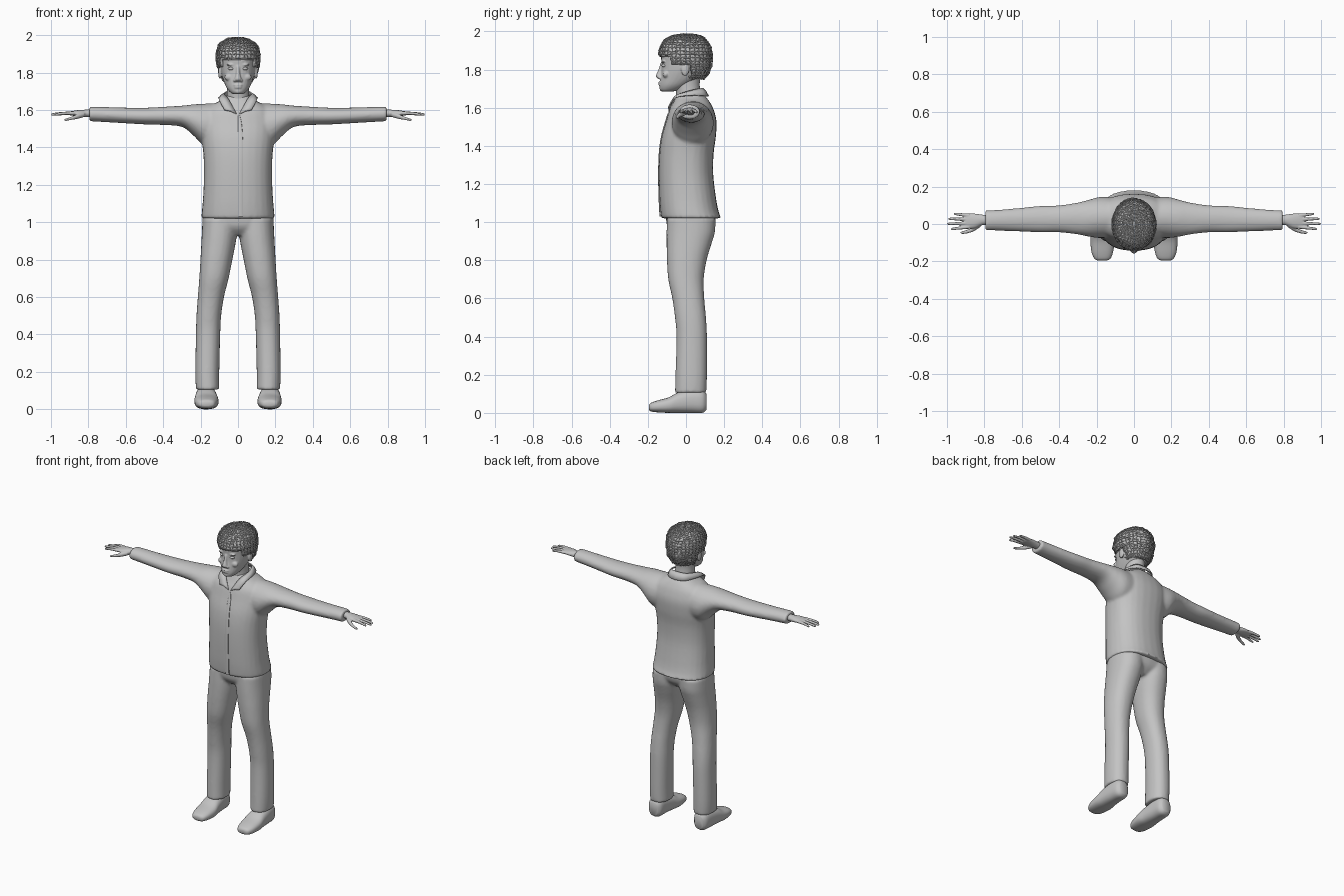
import bpy
import bmesh
import math
import random
from mathutils import Vector

random.seed(4)
cube = bpy.data.objects.get("Cube")
if cube:
    bpy.data.objects.remove(cube, do_unlink=True)

grey = bpy.data.materials.new("plain grey")
grey.use_nodes = True
tone = (0.55, 0.55, 0.55, 1)
grey.diffuse_color = tone
grey.node_tree.nodes["Principled BSDF"].inputs["Base Color"].default_value = tone


def spline(rows, steps):
    """Smoothly resample a list of equal-length rows."""
    out = []
    last = len(rows) - 1
    for i in range(last):
        p0, p1, p2, p3 = (rows[max(i - 1, 0)], rows[i], rows[i + 1], rows[min(i + 2, last)])
        for k in range(steps):
            t = k / steps
            out.append([b + t * ((c - a) / 2 + t * (a - 2.5 * b + 2 * c - d / 2
                        + t * (1.5 * (b - c) + (d - a) / 2)))
                        for a, b, c, d in zip(p0, p1, p2, p3)])
    return out + [list(rows[-1])]


def loft(bm, rings, axis="z", n=28, steps=4, power=1.0, both=False):
    """Rings are (position, low, high, low, high); four values mean symmetric in x."""
    rings = [(r[0], -r[1], *r[1:]) if len(r) == 4 else r for r in rings]
    for side in ((1, -1) if both else (1,)):
        loops = []
        for t, a0, a1, b0, b1 in spline(rings, steps):
            loop = []
            for k in range(n):
                ang = math.tau * k / n
                c, s = math.cos(ang), math.sin(ang)
                a = (a0 + a1) / 2 + (a1 - a0) / 2 * math.copysign(abs(c) ** power, c)
                b = (b0 + b1) / 2 + (b1 - b0) / 2 * math.copysign(abs(s) ** power, s)
                x, y, z = {"x": (t, a, b), "y": (a, t, b), "z": (a, b, t)}[axis]
                loop.append(bm.verts.new((side * x, y, z)))
            loops.append(loop)
        for p, q in zip(loops, loops[1:]):
            for k in range(n):
                m = (k + 1) % n
                bm.faces.new((p[k], p[m], q[m], q[k]))
        bm.faces.new(loops[0])
        bm.faces.new(loops[-1])


def blob(bm, centre, size, both=True):
    """Ellipsoid, optionally on both sides."""
    for side in ((1, -1) if both else (1,)):
        made = bmesh.ops.create_uvsphere(bm, u_segments=16, v_segments=10, radius=1)
        for v in made["verts"]:
            v.co = Vector((side * centre[0], centre[1], centre[2])) + v.co * Vector(size)


def finish(name, bm, voxel=0):
    """Turn a bmesh into a smooth object; voxel fuses overlapping volumes."""
    bmesh.ops.recalc_face_normals(bm, faces=bm.faces)
    for f in bm.faces:
        f.smooth = True
    mesh = bpy.data.meshes.new(name)
    bm.to_mesh(mesh)
    bm.free()
    mesh.set_sharp_from_angle(angle=math.radians(50))
    mesh.materials.append(grey)
    obj = bpy.data.objects.new(name, mesh)
    bpy.context.collection.objects.link(obj)
    if voxel:
        fuse = obj.modifiers.new("fuse", "REMESH")
        fuse.mode = "VOXEL"
        fuse.voxel_size = voxel
        fuse.use_smooth_shade = True
        relax = obj.modifiers.new("relax", "SMOOTH")
        relax.factor = 0.5
        relax.iterations = 5
    return obj


# Shirt: body and sleeves fused together
bm = bmesh.new()
loft(bm, [(1.02, .197, -.13, .185), (1.06, .193, -.135, .17), (1.13, .187, -.14, .157),
          (1.25, .182, -.143, .143), (1.36, .185, -.14, .145), (1.45, .195, -.128, .157),
          (1.53, .2, -.105, .16), (1.59, .185, -.087, .145), (1.625, .145, -.068, .128),
          (1.65, .095, -.056, .11), (1.675, .068, -.045, .085)], power=.85)
loft(bm, [(.1, -.07, .14, 1.4, 1.637), (.18, -.075, .145, 1.41, 1.634),
          (.24, -.068, .13, 1.465, 1.63), (.3, -.056, .115, 1.51, 1.623),
          (.4, -.045, .1, 1.52, 1.617), (.5, -.045, .097, 1.523, 1.612),
          (.62, -.04, .085, 1.53, 1.613), (.74, -.035, .075, 1.537, 1.617),
          (.795, -.035, .073, 1.54, 1.617)], axis="x", both=True)
finish("shirt", bm, .009)

# Front placket strip
bm = bmesh.new()
loft(bm, [(1.03, 0, .028, -.139, -.125), (1.13, 0, .028, -.144, -.13),
          (1.25, 0, .028, -.146, -.13), (1.36, 0, .028, -.143, -.13),
          (1.45, 0, .026, -.131, -.12), (1.53, 0, .02, -.109, -.09),
          (1.57, 0, .01, -.097, -.08)], n=12, power=.5)
finish("placket", bm)

# Folded collar, open at the front
fold = [(.006, -.088, 1.575), (.05, -.056, 1.655), (.073, .01, 1.685), (.05, .075, 1.7), (0, .086, 1.702)]
edge = [(.072, -.092, 1.6), (.1, -.058, 1.652), (.1, .025, 1.665), (.062, .1, 1.662), (0, .118, 1.66)]
bm = bmesh.new()
for side in (1, -1):
    rows = []
    for top, low in zip(spline(fold, 4), spline(edge, 4)):
        t, b = Vector(top), Vector(low)
        mid = (t + b) / 2 + Vector((0, 0, .006))
        rows.append([bm.verts.new((side * p.x, p.y, p.z)) for p in (t, mid, b)])
    for p, q in zip(rows, rows[1:]):
        for k in range(2):
            bm.faces.new((p[k], p[k + 1], q[k + 1], q[k]))
bmesh.ops.remove_doubles(bm, verts=bm.verts, dist=.0005)
collar = finish("collar", bm)
thick = collar.modifiers.new("cloth", "SOLIDIFY")
thick.thickness = .007
thick.offset = 0

# Trousers: hips and both legs fused together
bm = bmesh.new()
loft(bm, [(.93, .13, -.06, .1), (.97, .18, -.095, .14), (1.02, .19, -.105, .155),
          (1.08, .175, -.1, .145)], power=.85)
loft(bm, [(.105, .1, .225, -.058, .107), (.2, .1, .228, -.055, .11), (.4, .095, .225, -.05, .11),
          (.5, .09, .222, -.058, .105), (.6, .075, .215, -.072, .096), (.7, .05, .207, -.093, .093),
          (.8, .03, .201, -.1, .108), (.89, .012, .196, -.102, .135),
          (.95, .004, .193, -.102, .152), (1.02, 0, .19, -.1, .155)], power=.9, both=True)
finish("trousers", bm, .009)

# Shoes
bm = bmesh.new()
loft(bm, [(-.195, .145, .195, .018, .04), (-.185, .126, .212, .008, .052),
          (-.15, .112, .227, .003, .065), (-.09, .104, .233, 0, .082), (-.04, .11, .23, 0, .108),
          (.03, .117, .225, 0, .125), (.085, .122, .218, 0, .122), (.107, .14, .2, .015, .1)],
     axis="y", power=.8, both=True)
finish("shoes", bm)

# Hands: palm, fingers and thumb fused together
bm = bmesh.new()
loft(bm, [(.77, -.005, .047, 1.56, 1.603), (.81, -.006, .05, 1.562, 1.602),
          (.85, -.022, .056, 1.566, 1.6), (.89, -.025, .055, 1.57, 1.594),
          (.905, -.015, .045, 1.574, 1.59)], axis="x", n=20, both=True)
for y, fan, tip in ((.046, .008, .965), (.025, .003, .993), (.004, -.003, 1.0), (-.016, -.01, .98)):
    loft(bm, [(x, y + f * fan - r, y + f * fan + r, z - r, z + r) for x, f, r, z in
              ((.88, 0, .01, 1.583), ((.88 + tip) / 2, .5, .0085, 1.582),
               (tip - .01, 1, .007, 1.577), (tip, 1, .003, 1.575))],
         axis="x", n=12, both=True)
loft(bm, [(.82, -.015, .015, 1.563, 1.59), (.855, -.038, -.012, 1.553, 1.58),
          (.89, -.05, -.03, 1.547, 1.565), (.92, -.053, -.039, 1.541, 1.555),
          (.928, -.049, -.043, 1.544, 1.551)], axis="x", n=12, both=True)
finish("hands", bm, .0035)

# Neck
bm = bmesh.new()
loft(bm, [(1.6, .065, -.05, .08), (1.68, .06, -.052, .075), (1.73, .058, -.06, .072),
          (1.79, .06, -.06, .08)])
finish("neck", bm)

# Head with nose, lips, brows, cheeks and ears fused in
bm = bmesh.new()
loft(bm, [(1.685, .025, -.125, -.07), (1.695, .042, -.135, -.03), (1.72, .062, -.138, .02),
          (1.76, .079, -.134, .08), (1.8, .09, -.129, .11), (1.84, .094, -.129, .12),
          (1.88, .095, -.13, .12), (1.93, .083, -.11, .105), (1.965, .045, -.06, .065)], power=.92)
loft(bm, [(1.752, .013, -.146, -.12), (1.762, .02, -.157, -.12), (1.775, .016, -.156, -.12),
          (1.8, .01, -.145, -.12), (1.835, .009, -.134, -.12)], n=16)
blob(bm, (.017, -.136, 1.758), (.009, .012, .008))
blob(bm, (0, -.133, 1.733), (.026, .012, .006), False)
blob(bm, (0, -.133, 1.721), (.023, .012, .007), False)
blob(bm, (0, -.125, 1.7), (.02, .014, .014), False)
blob(bm, (.037, -.118, 1.842), (.026, .011, .006))
blob(bm, (.045, -.105, 1.775), (.028, .018, .02))
blob(bm, (.096, -.005, 1.8), (.01, .021, .034))
finish("head", bm, .004)

# Eyes
bm = bmesh.new()
blob(bm, (.036, -.113, 1.821), (.017, .015, .009))
finish("eyes", bm)


def hairline(y):
    """Lowest hair height: high over the brow, low at the nape."""
    return 1.872 if y < -.075 else 1.83 if y < .025 else 1.75


def hair_shell(grow, n, steps, jitter):
    bm = bmesh.new()
    loft(bm, [(1.755, .07, -.05, .092), (1.79, .095, -.1, .118), (1.83, .106, -.128, .13),
              (1.88, .113, -.138, .132), (1.93, .107, -.126, .12), (1.96, .083, -.1, .095),
              (1.976, .05, -.06, .06), (1.981, .012, -.015, .015)], n=n, steps=steps)
    low = [f for f in bm.faces if f.calc_center_median().z < hairline(f.calc_center_median().y)]
    bmesh.ops.delete(bm, geom=low, context="FACES")
    bm.normal_update()
    for v in bm.verts:
        shake = Vector([random.uniform(-jitter, jitter) for _ in range(3)])
        v.co += v.normal * grow + shake
    return bm


# Hair cap and the curly locks woven over it
cap = finish("hair_cap", hair_shell(0, 40, 4, .0015))
depth = cap.modifiers.new("depth", "SOLIDIFY")
depth.thickness = .012
locks = finish("hair_locks", hair_shell(.004, 34, 3, .004))
weave = locks.modifiers.new("weave", "WIREFRAME")
weave.thickness = .006
weave.use_boundary = True
